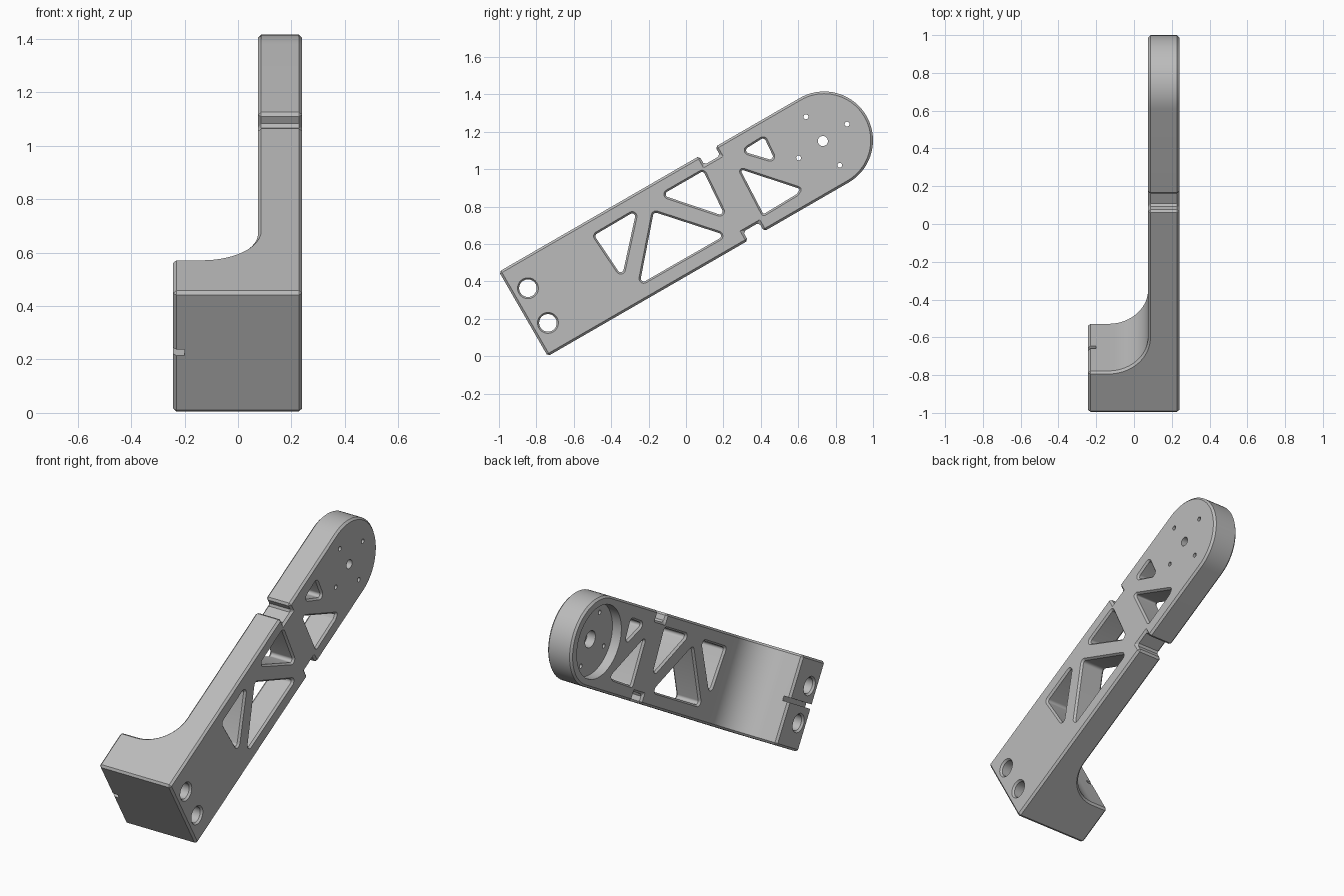
import bpy, bmesh, math
from mathutils import Vector

if "Cube" in bpy.data.objects:
    bpy.data.objects.remove(bpy.data.objects["Cube"])

# The arm lies along u, its width is along v, its thickness along x; tilted 30 degrees
TILT = math.radians(30)
C, S = math.cos(TILT), math.sin(TILT)
Y0 = -0.739
W = 0.522
R = W / 2
END_U = 1.857
INNER, OUTER, BLOCK = 0.075, 0.24, -0.243
CHAMFER = 0.012


def place(x, u, v):
    return Vector((x, Y0 + u * C - v * S, u * S + v * C))


def to_arm(y, z):
    return Vector(((y - Y0) * C + z * S, -(y - Y0) * S + z * C))


def loft(name, rings):
    """Closed solid through equal-sized rings of points."""
    bm = bmesh.new()
    loops = [[bm.verts.new(p) for p in ring] for ring in rings]
    n = len(loops[0])
    for a, b in zip(loops, loops[1:]):
        for i in range(n):
            j = (i + 1) % n
            bm.faces.new((a[i], a[j], b[j], b[i]))
    bm.faces.new(loops[0])
    bm.faces.new(loops[-1])
    bmesh.ops.recalc_face_normals(bm, faces=bm.faces)
    mesh = bpy.data.meshes.new(name)
    bm.to_mesh(mesh)
    bm.free()
    obj = bpy.data.objects.new(name, mesh)
    bpy.context.collection.objects.link(obj)
    return obj


def arc(center, r, a0, a1, steps):
    return [(center[0] + r * math.cos(a0 + (a1 - a0) * i / steps),
             center[1] + r * math.sin(a0 + (a1 - a0) * i / steps)) for i in range(steps + 1)]


def circle(center, r):
    return arc(center, r, 0, math.tau, 40)[:-1]


def rounded(corners, r, inset):
    """Counter-clockwise polygon with round corners, shrunk by inset."""
    points = []
    n = len(corners)
    for i, p in enumerate(corners):
        d0 = (p - corners[i - 1]).normalized()
        d1 = (corners[(i + 1) % n] - p).normalized()
        turn = d0.x * d1.y - d0.y * d1.x
        half = math.atan2(turn, d0.dot(d1)) / 2
        center = p - d0 * r * math.tan(half) + Vector((-d0.y, d0.x)) * r
        a0 = math.atan2(-d0.x, d0.y)
        points += arc(center, r - inset, a0, a0 + 2 * half, 8)
    return points


def apply(obj, mod):
    bpy.context.view_layer.objects.active = obj
    bpy.ops.object.modifier_apply(modifier=mod.name)


def cut(obj, cutter):
    mod = obj.modifiers.new("cut", 'BOOLEAN')
    mod.operation = 'DIFFERENCE'
    mod.solver = 'EXACT'
    mod.object = cutter
    apply(obj, mod)
    bpy.data.objects.remove(cutter)


def prism(name, outline, x0, x1):
    return loft(name, [[place(x, u, v) for u, v in outline] for x in (x0, x1)])


def cut_chamfered(obj, wide, narrow, x0, x1):
    """Through opening that flares out at both faces."""
    layers = ((x0 - 0.03, wide), (x0, wide), (x0 + CHAMFER, narrow),
              (x1 - CHAMFER, narrow), (x1, wide), (x1 + 0.03, wide))
    cut(obj, loft("opening_cutter", [[place(x, u, v) for u, v in o] for x, o in layers]))


# Body outline: square base, round end, a notch in each long edge
N0, N1, DEPTH = 1.237, 1.335, 0.054
outline = [(0, 0), (N0, 0), (N0, DEPTH), (N1, DEPTH), (N1, 0)]
outline += arc((END_U, R), R, -math.pi / 2, math.pi / 2, 36)
outline += [(N1, W), (N1, W - DEPTH), (N0, W - DEPTH), (N0, W), (0, W)]
arm = prism("bracket_arm", outline, BLOCK, OUTER)

# Thin the arm behind the base block with a concave sweep
F = 0.21
sweep = [(-0.4, 0.25)] + arc((INNER - F, 0.25 + F), F, -math.pi / 2, 0, 18) + [(INNER, 2.4), (-0.4, 2.4)]
cut(arm, loft("sweep_cutter", [[place(x, u, v) for x, u in sweep] for v in (-0.2, 0.8)]))

# Chamfer the outer edges
bevel = arm.modifiers.new("chamfer", 'BEVEL')
bevel.width = CHAMFER
bevel.segments = 1
bevel.limit_method = 'ANGLE'
bevel.angle_limit = math.radians(40)
bevel.use_clamp_overlap = False
apply(arm, bevel)

# Weight-saving windows
windows = [
    [(-0.505, 0.65), (-0.25, 0.80), (-0.337, 0.40)],
    [(-0.18, 0.785), (0.235, 0.65), (-0.262, 0.365)],
    [(-0.155, 0.86), (0.097, 1.005), (0.23, 0.73)],
    [(0.268, 1.018), (0.625, 0.9), (0.6, 0.86), (0.41, 0.745)],
    [(0.275, 1.093), (0.422, 1.185), (0.497, 1.027)],
]
for window in windows:
    corners = [to_arm(*p) for p in reversed(window)]
    r = 0.018 if len(corners) == 4 else 0.026
    cut_chamfered(arm, rounded(corners, r, 0), rounded(corners, r, 0.01), INNER, OUTER)

# Mounting holes through the base block
for side in (-1, 1):
    center = (0.09, R + side * 0.107)
    cut_chamfered(arm, circle(center, 0.056), circle(center, 0.047), BLOCK, OUTER)

# Slot across the base block's inner face
cut(arm, prism("slot_cutter", [(-0.1, R - 0.013), (0.4, R - 0.013), (0.4, R + 0.013), (-0.1, R + 0.013)],
               BLOCK - 0.05, BLOCK + 0.043))

# Round pocket, counterbore, axle hole and bolt holes in the round end
hub = (END_U - 0.008, R)
cut(arm, prism("pocket_cutter", circle(hub, 0.215), INNER - 0.05, INNER + 0.06))
cut(arm, prism("counterbore_cutter", circle(hub, 0.05), INNER, OUTER - 0.05))
cut(arm, prism("axle_cutter", circle(hub, 0.027), INNER, OUTER + 0.05))
for k in range(4):
    a = math.radians(5 + 90 * k)
    spot = (hub[0] + 0.158 * math.cos(a), hub[1] + 0.158 * math.sin(a))
    cut(arm, prism("bolt_cutter", circle(spot, 0.013), INNER, OUTER + 0.05))

# Material and shading
grey = bpy.data.materials.new("plain_grey")
grey.use_nodes = True
colour = (0.5, 0.5, 0.5, 1)
grey.diffuse_color = colour
grey.node_tree.nodes["Principled BSDF"].inputs["Base Color"].default_value = colour
arm.data.materials.clear()
arm.data.materials.append(grey)
for face in arm.data.polygons:
    face.material_index = 0
bpy.ops.object.select_all(action='DESELECT')
arm.select_set(True)
bpy.context.view_layer.objects.active = arm
bpy.ops.object.shade_smooth_by_angle(angle=math.radians(25))
